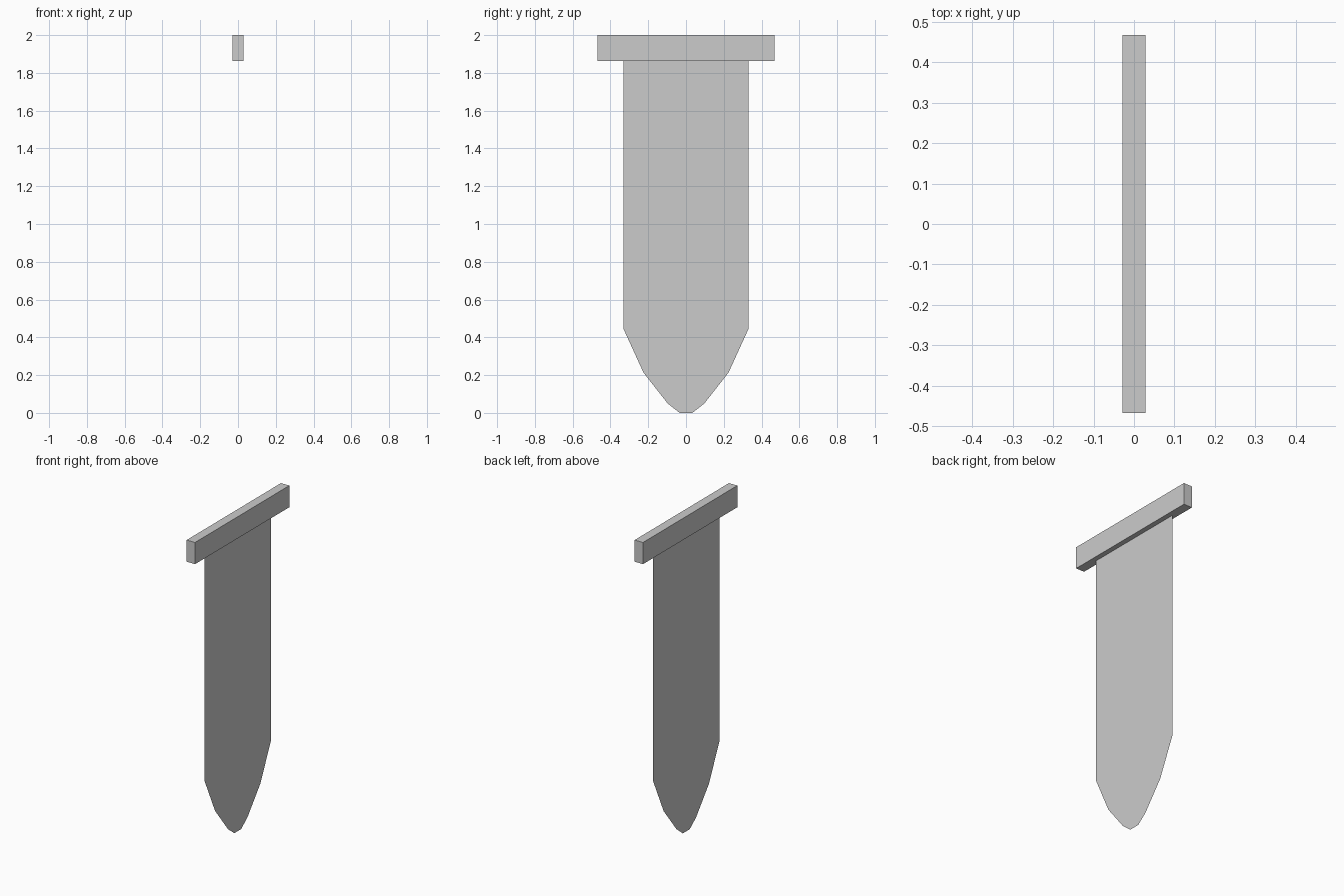
import bpy, bmesh

if "Cube" in bpy.data.objects:
    bpy.data.objects.remove(bpy.data.objects["Cube"])

BAR_BOTTOM = 1.864

# Crossbar
bpy.ops.mesh.primitive_cube_add(size=1, location=(0, 0, (2 + BAR_BOTTOM) / 2))
bar = bpy.context.object
bar.name = "crossbar"
bar.scale = (0.058, 0.936, 2 - BAR_BOTTOM)
bpy.ops.object.transform_apply(location=False, rotation=False, scale=True)

# Banner cloth: half outline (y, z) mirrored into a single flat sheet
half = [(0.331, BAR_BOTTOM), (0.331, 0.445), (0.225, 0.213), (0.097, 0.05), (0.034, 0.0)]
outline = half + [(-y, z) for y, z in reversed(half)]
bm = bmesh.new()
bm.faces.new([bm.verts.new((-0.002, y, z)) for y, z in reversed(outline)])
bm.normal_update()
mesh = bpy.data.meshes.new("banner_cloth")
bm.to_mesh(mesh)
bm.free()
cloth = bpy.data.objects.new("banner_cloth", mesh)
bpy.context.collection.objects.link(cloth)
